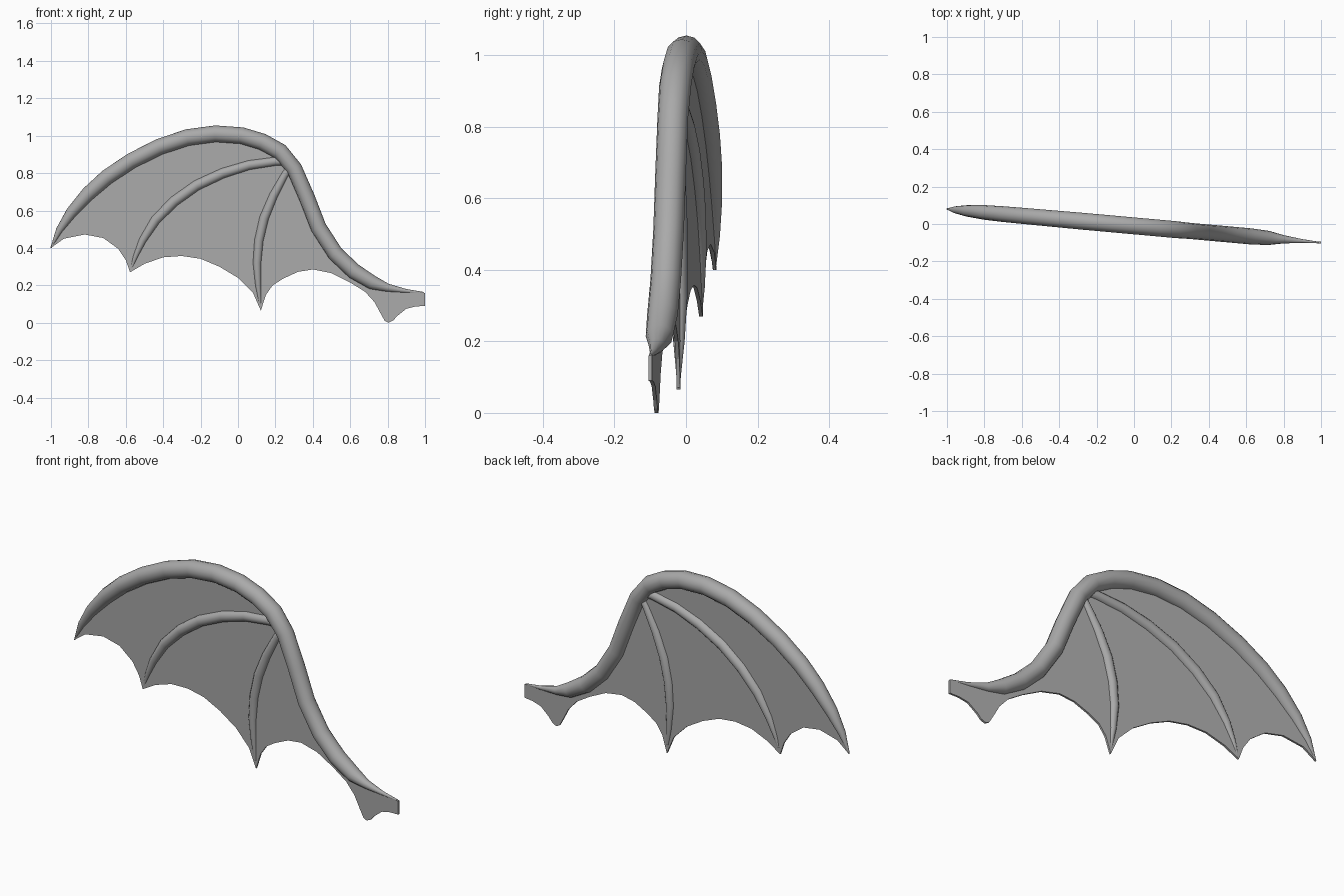
import bpy, bmesh, math
from mathutils import Vector

if "Cube" in bpy.data.objects:
    bpy.data.objects.remove(bpy.data.objects["Cube"])

grey = bpy.data.materials.new("wing grey")
grey.diffuse_color = (0.4, 0.4, 0.4, 1)
grey.use_nodes = True
grey.node_tree.nodes["Principled BSDF"].inputs["Base Color"].default_value = grey.diffuse_color


def depth(x):
    """The whole wing lies in one slightly turned upright plane."""
    return -0.09 * x - 0.01


def finish(name, bm):
    bmesh.ops.recalc_face_normals(bm, faces=bm.faces)
    mesh = bpy.data.meshes.new(name)
    bm.to_mesh(mesh)
    bm.free()
    mesh.materials.append(grey)
    obj = bpy.data.objects.new(name, mesh)
    bpy.context.collection.objects.link(obj)
    return obj


def bone(name, path, sides=12):
    """Sweep a round section along (x, z, radius) points."""
    bm = bmesh.new()
    rings = []
    for i, (x, z, r) in enumerate(path):
        a, b = path[max(i - 1, 0)], path[min(i + 1, len(path) - 1)]
        t = Vector((b[0] - a[0], depth(b[0]) - depth(a[0]), b[1] - a[1])).normalized()
        out = Vector((0.09, 1, 0)).normalized()   # normal of the wing plane
        side = t.cross(out)
        c = Vector((x, depth(x), z))
        rings.append([bm.verts.new(c + r * (math.cos(k * math.tau / sides) * side
                                            + math.sin(k * math.tau / sides) * out))
                      for k in range(sides)])
    for p, q in zip(rings, rings[1:]):
        for k in range(sides):
            n = (k + 1) % sides
            bm.faces.new((p[k], p[n], q[n], q[k]))
    bm.faces.new(rings[0])
    bm.faces.new(rings[-1])
    obj = finish(name, bm)
    for f in obj.data.polygons:
        f.use_smooth = len(f.vertices) == 4
    return obj


# Leading arm, from wing tip over the wrist to the shoulder
arm = [(-1, .4, .003), (-.955, .495, .019), (-.89, .59, .031), (-.8, .69, .039),
       (-.7, .778, .042), (-.57, .865, .043), (-.42, .94, .044), (-.27, .99, .045),
       (-.12, 1.01, .045), (.02, 1.0, .045), (.13, .967, .045), (.225, .915, .045),
       (.3, .825, .043), (.37, .665, .043), (.43, .51, .043), (.52, .37, .043),
       (.62, .275, .043), (.72, .214, .038), (.8, .187, .022), (.9, .17, .01),
       (.99, .161, .004)]
bone("leading_arm", arm)

# Finger bones
bone("outer_finger", [(.27, .865, .022), (.2, .863, .024), (.06, .843, .026),
                      (-.08, .8, .028), (-.22, .735, .029), (-.34, .65, .029),
                      (-.44, .55, .027), (-.51, .44, .021), (-.55, .35, .013),
                      (-.575, .275, .003)])
bone("inner_finger", [(.29, .85, .018), (.25, .79, .02), (.19, .68, .024),
                      (.14, .56, .026), (.112, .44, .025), (.102, .32, .023),
                      (.108, .2, .016), (.122, .07, .003)])

# Thin membrane with a scalloped lower edge, hung from the arm's centre line
edge = [(1, .16), (1, .09), (.95, .087), (.9, .075), (.85, .035), (.83, .012), (.805, 0),
        (.785, .01), (.765, .045), (.73, .11), (.68, .165), (.6, .215), (.5, .265),
        (.4, .285), (.32, .272), (.24, .235), (.185, .2), (.15, .15), (.122, .065),
        (.08, .16), (0, .24), (-.1, .3), (-.2, .342), (-.3, .357), (-.4, .35),
        (-.5, .315), (-.577, .27), (-.6, .335), (-.64, .395), (-.72, .453),
        (-.82, .472), (-.93, .45)]
bm = bmesh.new()
outline = [(x, z) for x, z, r in arm] + edge
front = [bm.verts.new((x, depth(x) - .005, z)) for x, z in outline]
back = [bm.verts.new((x, depth(x) + .005, z)) for x, z in outline]
bm.faces.new(front)
bm.faces.new(back[::-1])
for i in range(len(outline)):
    j = (i + 1) % len(outline)
    bm.faces.new((front[j], front[i], back[i], back[j]))
finish("membrane", bm)
